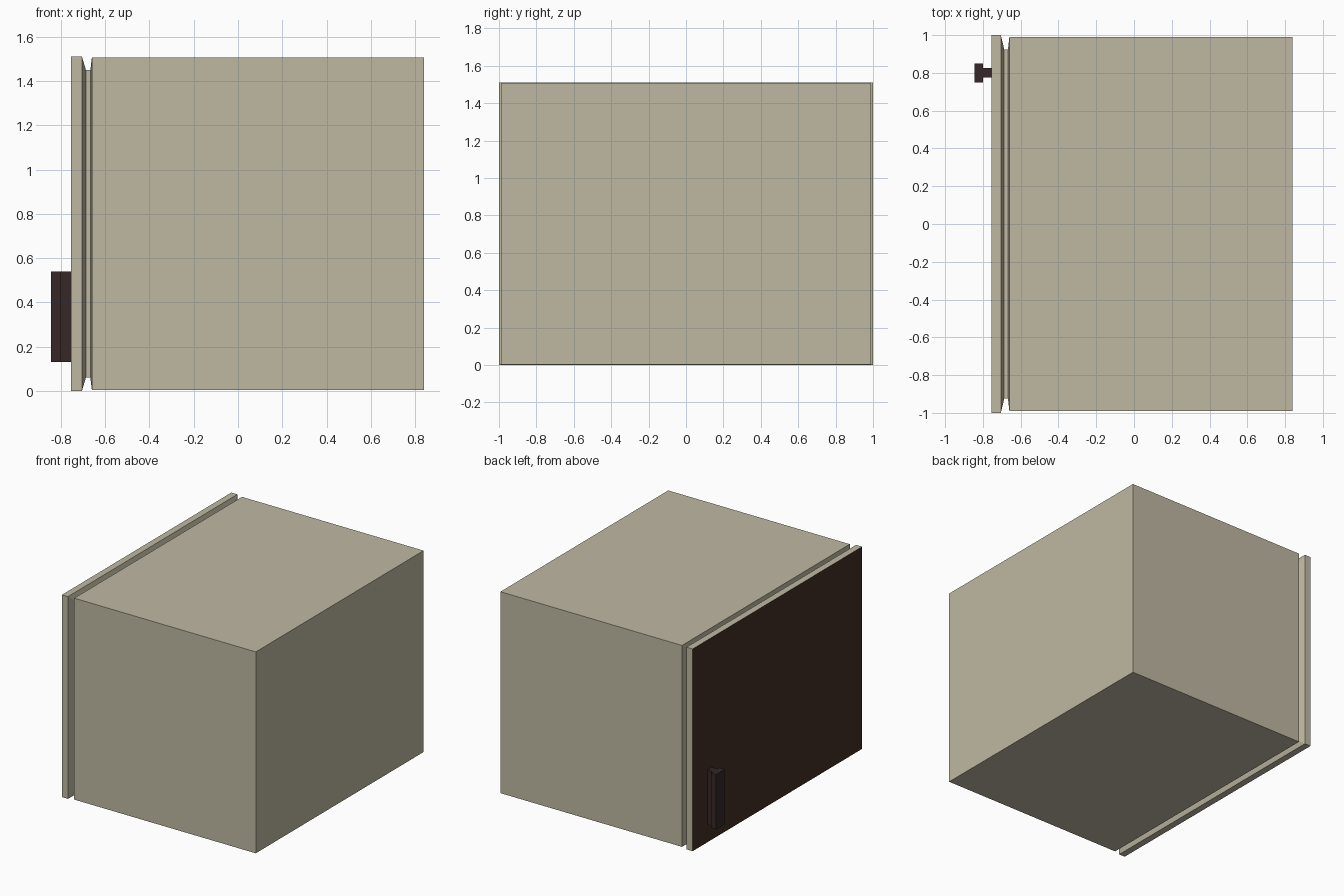
import bpy, bmesh

if "Cube" in bpy.data.objects:
    bpy.data.objects.remove(bpy.data.objects["Cube"])


def material(name, rgb):
    m = bpy.data.materials.new(name)
    m.diffuse_color = (*rgb, 1)
    m.use_nodes = True
    m.node_tree.nodes["Principled BSDF"].inputs["Base Color"].default_value = m.diffuse_color
    return m


cream = material("cream_enamel", (0.52, 0.48, 0.36))
brown = material("brown_panel", (0.055, 0.028, 0.018))
dark = material("dark_handle", (0.037, 0.02, 0.02))


def finish(name, bm, mats):
    bmesh.ops.recalc_face_normals(bm, faces=bm.faces)
    me = bpy.data.meshes.new(name)
    bm.to_mesh(me)
    bm.free()
    for m in mats:
        me.materials.append(m)
    ob = bpy.data.objects.new(name, me)
    bpy.context.collection.objects.link(ob)
    return ob


def loft(name, sections, mats):
    """Box-like loft along x; each section is (x, half_width, z_low, z_high)."""
    bm = bmesh.new()
    rings = [[bm.verts.new((x, y, z)) for y, z in
              ((-w, lo), (w, lo), (w, hi), (-w, hi))]
             for x, w, lo, hi in sections]
    for a, b in zip(rings, rings[1:]):
        for i in range(4):
            j = (i + 1) % 4
            bm.faces.new((a[i], a[j], b[j], b[i]))
    front = bm.faces.new(rings[0])
    bm.faces.new(rings[-1])
    front.material_index = len(mats) - 1
    return finish(name, bm, mats)


# Cabinet with a shallow raised lip facing the door
loft("cabinet", [(-0.667, 0.925, 0.06, 1.45), (-0.66, 0.99, 0.003, 1.507),
                 (0.84, 0.99, 0.003, 1.507)], [cream])

# Recessed seal between door and cabinet
loft("door_seal", [(-0.687, 0.925, 0.06, 1.45),
                   (-0.665, 0.925, 0.06, 1.45)], [cream])

# Door with brown outer panel and chamfered inner side
loft("door", [(-0.755, 1.0, 0, 1.51), (-0.705, 1.0, 0, 1.51),
              (-0.687, 0.925, 0.06, 1.45)], [cream, brown])

# T-section handle extruded upward
bm = bmesh.new()
profile = [(-0.845, 0.75), (-0.80, 0.75), (-0.80, 0.775), (-0.755, 0.775),
           (-0.755, 0.825), (-0.80, 0.825), (-0.80, 0.85), (-0.845, 0.85)]
base = bm.faces.new([bm.verts.new((x, y, 0.13)) for x, y in profile])
top = bmesh.ops.extrude_face_region(bm, geom=[base], use_keep_orig=True)
bmesh.ops.translate(bm, vec=(0, 0, 0.41),
                    verts=[v for v in top["geom"] if isinstance(v, bmesh.types.BMVert)])
finish("handle", bm, [dark])
